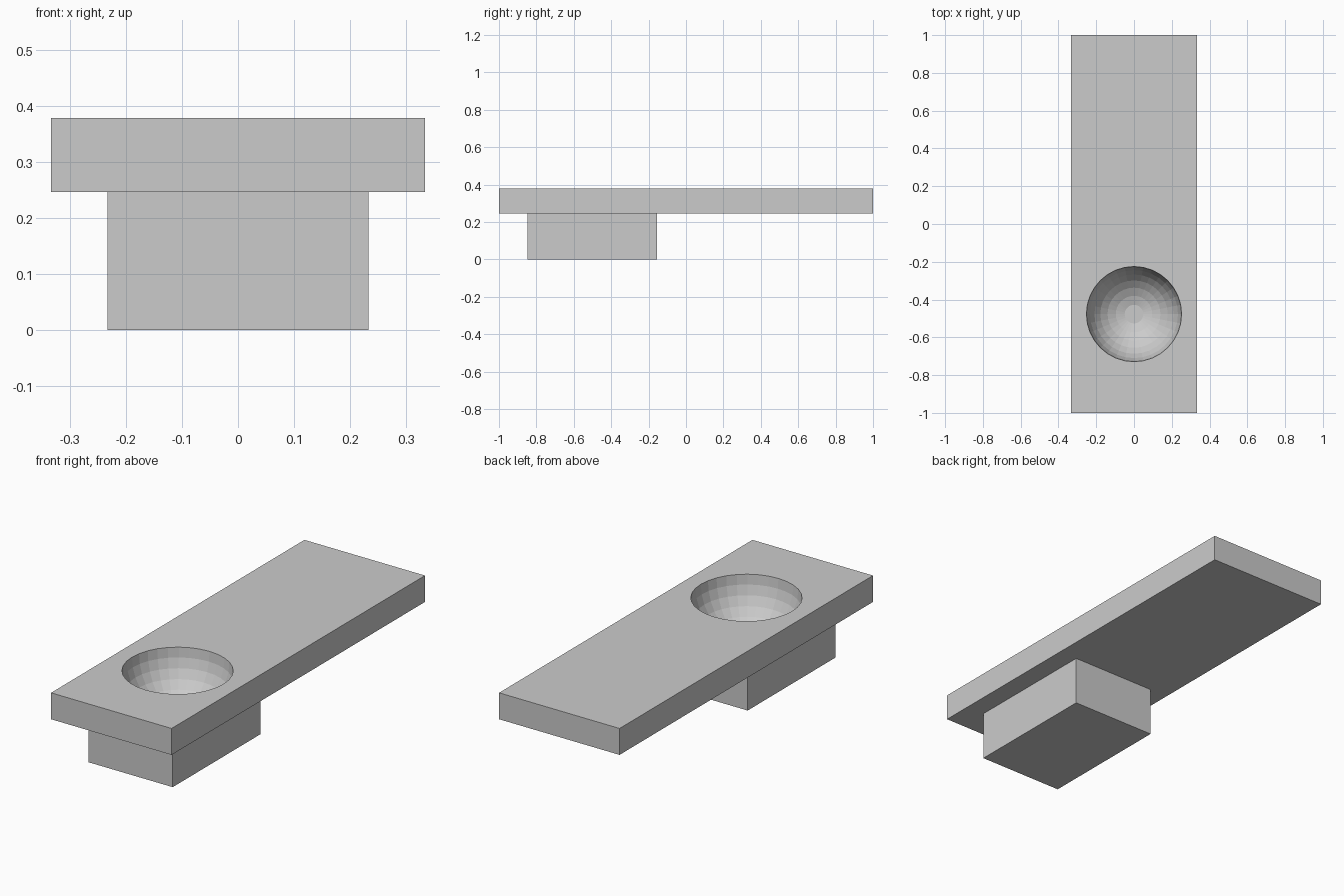
import bpy, bmesh
from mathutils import Matrix, Vector

if "Cube" in bpy.data.objects:
    bpy.data.objects.remove(bpy.data.objects["Cube"])

TOP, UNDER = 0.378, 0.246


def add_object(name, bm):
    mesh = bpy.data.meshes.new(name)
    bmesh.ops.recalc_face_normals(bm, faces=bm.faces)
    bm.to_mesh(mesh)
    bm.free()
    obj = bpy.data.objects.new(name, mesh)
    bpy.context.collection.objects.link(obj)
    return obj


def box(name, lo, hi):
    lo, hi = Vector(lo), Vector(hi)
    bm = bmesh.new()
    bmesh.ops.create_cube(bm, size=1, matrix=Matrix.Translation((lo + hi) / 2)
                          @ Matrix.Diagonal((hi - lo).to_4d()))
    return add_object(name, bm)


def boolean(target, tool, operation):
    mod = target.modifiers.new(operation.title(), 'BOOLEAN')
    mod.object, mod.operation, mod.solver = tool, operation, 'EXACT'
    bpy.context.view_layer.objects.active = target
    bpy.ops.object.modifier_apply(modifier=mod.name)
    bpy.data.objects.remove(tool)


# Long countertop slab joined to the basin housing below it
counter = box("counter_with_basin", (-0.333, -1, UNDER), (0.333, 1, TOP))
housing = box("basin_housing", (-0.233, -0.848, 0), (0.233, -0.154, UNDER + 0.05))
boolean(counter, housing, 'UNION')

# Round bowl: faceted sphere with flattened poles, sunk to its equator
bm = bmesh.new()
bmesh.ops.create_uvsphere(bm, u_segments=32, v_segments=16, radius=0.252)
poles = [v for v in bm.verts if abs(v.co.z) > 0.2515]
bmesh.ops.delete(bm, geom=poles, context='VERTS')
bmesh.ops.holes_fill(bm, edges=bm.edges, sides=0)
bmesh.ops.translate(bm, verts=bm.verts, vec=(0, -0.477, TOP))
bowl = add_object("bowl_cutter", bm)
bowl.hide_render = True
boolean(counter, bowl, 'DIFFERENCE')
